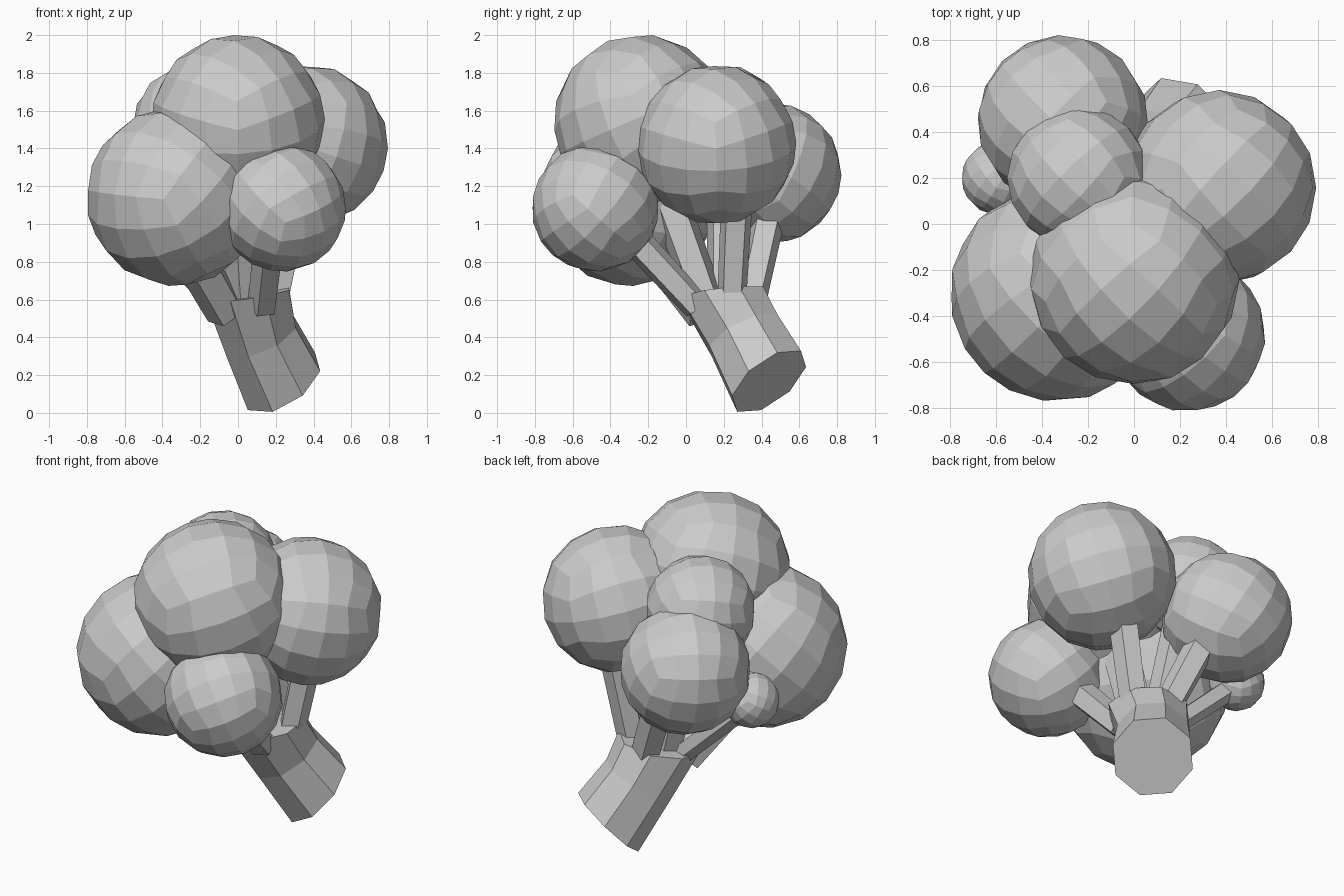
import bpy, bmesh
from math import tan, pi, cos, sin
from mathutils import Vector, Matrix

if "Cube" in bpy.data.objects:
    bpy.data.objects.remove(bpy.data.objects["Cube"])

FORK = Vector((0.05, 0.19, 0.5))


def add_object(name, bm):
    bmesh.ops.recalc_face_normals(bm, faces=bm.faces[:])
    mesh = bpy.data.meshes.new(name)
    bm.to_mesh(mesh)
    bm.free()
    obj = bpy.data.objects.new(name, mesh)
    bpy.context.collection.objects.link(obj)
    return obj


def floret(name, center, radius):
    """Cube with a 4 x 4 grid per side, rounded to a ball and tilted outward."""
    c = Vector(center)
    bm = bmesh.new()
    bmesh.ops.create_cube(bm, size=2)
    bmesh.ops.subdivide_edges(bm, edges=bm.edges[:], cuts=3, use_grid_fill=True)
    tilt = Vector((0, 0, 1)).rotation_difference(c - FORK).to_matrix()
    spin = tilt @ Matrix.Rotation(pi / 4, 3, 'Z')
    for v in bm.verts:
        p = Vector([tan(a * pi / 4) for a in v.co]).normalized()
        v.co = c + spin @ p * radius * 1.01
    add_object(name, bm)


def tube(name, rings, sides):
    """Capped flat-sided tube; each ring is (center, radius, axis)."""
    bm = bmesh.new()
    loops = []
    for center, radius, axis in rings:
        q = Vector((0, 0, 1)).rotation_difference(Vector(axis))
        loops.append([bm.verts.new(Vector(center) + q @ Vector(
            (radius * cos(t), radius * sin(t), 0)))
            for t in [2 * pi * (i + 0.5) / sides for i in range(sides)]])
    for a, b in zip(loops, loops[1:]):
        for i in range(sides):
            j = (i + 1) % sides
            bm.faces.new((a[i], a[j], b[j], b[i]))
    bm.faces.new(loops[0][::-1])
    bm.faces.new(loops[-1])
    add_object(name, bm)


# Leaning stalk with a slanted cut at the bottom
tube("stalk", [((0.23, 0.44, 0.167), 0.238, (-0.47, -0.54, 0.70)),
               ((0.115, 0.31, 0.41), 0.215, (-0.36, -0.42, 0.83)),
               ((0.05, 0.19, 0.63), 0.24, (-0.14, -0.12, 1))], 8)

# Each floret: name, center, radius, branch start, branch end, branch radius
parts = [
    ("top", (0.0, -0.24, 1.545), 0.455, (0.05, 0.12, 0.55), (0, -0.15, 1.3), 0.10),
    ("right", (0.37, 0.16, 1.42), 0.42, (0.19, 0.24, 0.55), (0.31, 0.27, 1.15), 0.08),
    ("left", (-0.33, -0.30, 1.145), 0.47, (-0.06, 0.10, 0.53), (-0.33, -0.25, 1.0), 0.11),
    ("front", (0.235, -0.48, 1.085), 0.335, (0.13, 0.06, 0.56), (0.18, -0.35, 1.0), 0.08),
    ("back", (-0.31, 0.45, 1.27), 0.37, (0.05, 0.34, 0.58), (-0.16, 0.45, 1.1), 0.085),
    ("rear_upper", (-0.24, 0.20, 1.53), 0.31, (0.0, 0.20, 0.55), (-0.2, 0.2, 1.4), 0.09),
    ("small", (-0.59, 0.20, 1.06), 0.16, (-0.07, 0.18, 0.56), (-0.57, 0.2, 1.03), 0.06),
]
for name, center, radius, start, end, thick in parts:
    floret(name + "_floret", center, radius)
    axis = Vector(end) - Vector(start)
    tube(name + "_branch", [(start, thick, axis), (end, thick * 1.1, axis)], 5)
